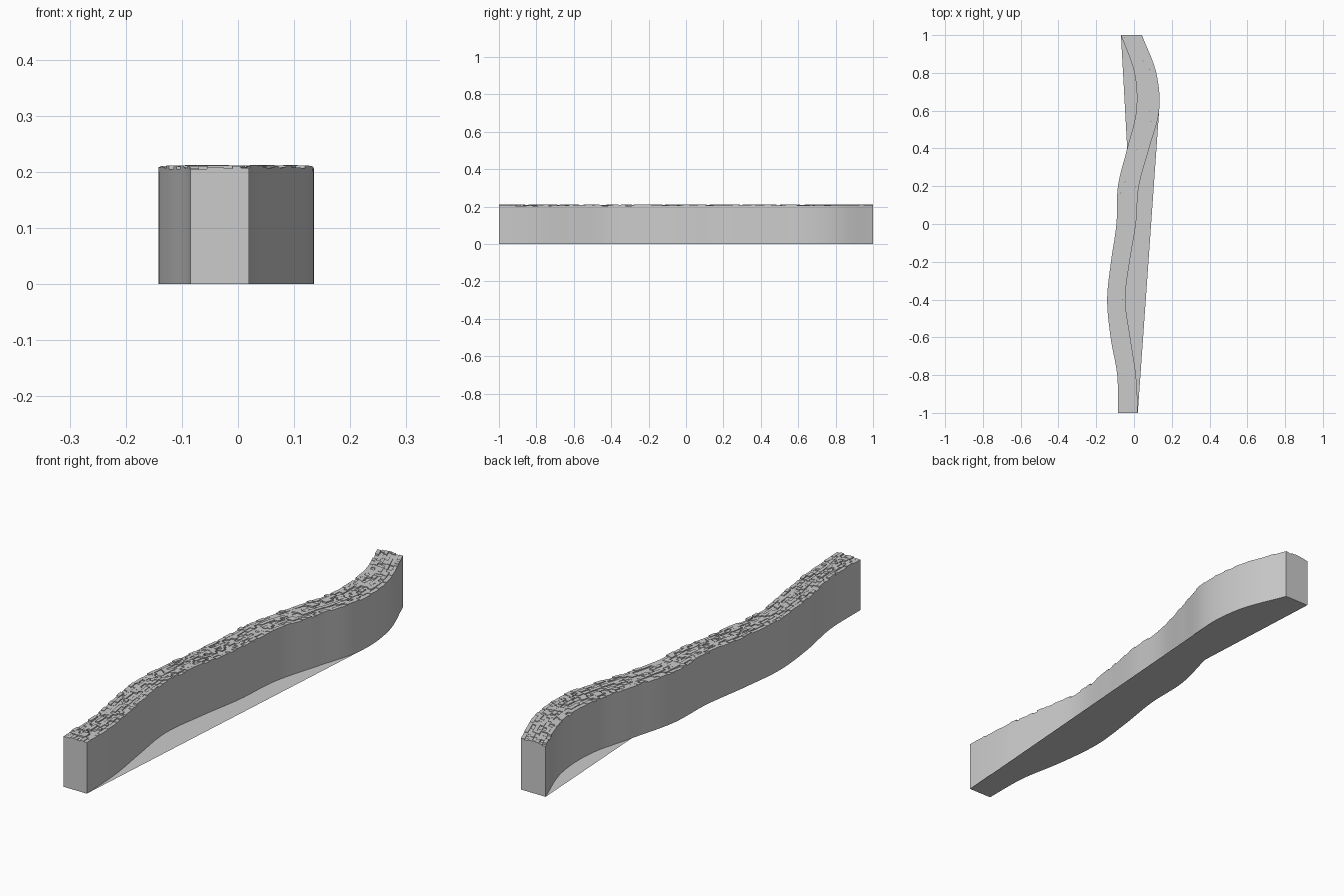
import bpy, bmesh, math, random

random.seed(4)
if "Cube" in bpy.data.objects:
    bpy.data.objects.remove(bpy.data.objects["Cube"], do_unlink=True)

# Plan curves of the two long sides: x at even steps in y from -1 to 1
LEFT = [-.085, -.089, -.124, -.142, -.122, -.093, -.085, -.036, .012, .002, -.069]
RIGHT = [.02, .01, -.02, -.046, -.023, .01, .026, .08, .133, .118, .042]
BASE, STEPS = 0.203, 80

stone = bpy.data.materials.new("grey stone")
stone.use_nodes = True
GREY = (0.6, 0.6, 0.6, 1)
stone.diffuse_color = GREY
stone.node_tree.nodes["Principled BSDF"].inputs["Base Color"].default_value = GREY


def edge(knots, y):
    """Smooth curve through the knots."""
    t = min(max((y + 1) * 5, 0), 10)
    i = min(int(t), 9)
    f = t - i
    b, c = knots[i], knots[i + 1]
    a = knots[i - 1] if i else b
    d = knots[i + 2] if i < 9 else 2 * c - b
    return b + f / 2 * (c - a + f * (2*a - 5*b + 4*c - d + f * (3*(b - c) + d - a)))


def across(y, u):
    a, b = edge(LEFT, y), edge(RIGHT, y)
    return a + (b - a) * u


def make(name, bm):
    mesh = bpy.data.meshes.new(name)
    bm.to_mesh(mesh)
    bm.free()
    mesh.materials.append(stone)
    obj = bpy.data.objects.new(name, mesh)
    bpy.context.collection.objects.link(obj)
    return obj


# Winding wall: sides, ends and top bed
ys = [-1 + 2 * i / STEPS for i in range(STEPS + 1)]
bm = bmesh.new()
rings = [[bm.verts.new((across(y, u), y, z)) for u, z in
          ((0, 0), (0, BASE), (1, BASE), (1, 0))] for y in ys]
for a, b in zip(rings, rings[1:]):
    for k in range(3):
        bm.faces.new((a[k], b[k], b[k + 1], a[k + 1]))
bm.faces.new(rings[0])
bm.faces.new(rings[-1][::-1])
bmesh.ops.recalc_face_normals(bm, faces=bm.faces)
wall = make("wall", bm)
bpy.context.view_layer.objects.active = wall
wall.select_set(True)
bpy.ops.object.shade_smooth_by_angle(angle=math.radians(30))
wall.select_set(False)

# Flat foot sheet: straight chords bridge the hollow of each side
bm = bmesh.new()
rows = []
for y in ys:
    lo, hi = across(y, 0), across(y, 1)
    if y > 0.4:
        f = (y - 0.4) / 0.6
        lo = min(lo, edge(LEFT, 0.4) * (1 - f) + edge(LEFT, 1) * f)
    if y < 0.6:
        f = (y + 1) / 1.6
        hi = max(hi, edge(RIGHT, -1) * (1 - f) + edge(RIGHT, 0.6) * f)
    rows.append((bm.verts.new((lo, y, 0)), bm.verts.new((hi, y, 0))))
for a, b in zip(rows, rows[1:]):
    bm.faces.new((a[0], b[0], b[1], a[1]))
make("foot_sheet", bm)

# Rough top: lanes of small blocks of random length and height
bm = bmesh.new()
LANES = 7
for lane in range(LANES):
    y = -1
    while y < 1:
        end = min(1, y + random.uniform(0.012, 0.036))
        top = random.uniform(0.204, 0.212)
        corners = [(lane, y), (lane + 1, y), (lane + 1, end), (lane, end)]
        low, high = ([bm.verts.new((across(v, u / LANES), v, z)) for u, v in corners]
                     for z in (BASE - 0.002, top))
        bm.faces.new(high)
        for k in range(4):
            n = (k + 1) % 4
            bm.faces.new((low[k], low[n], high[n], high[k]))
        y = end
make("rough_top_blocks", bm)
